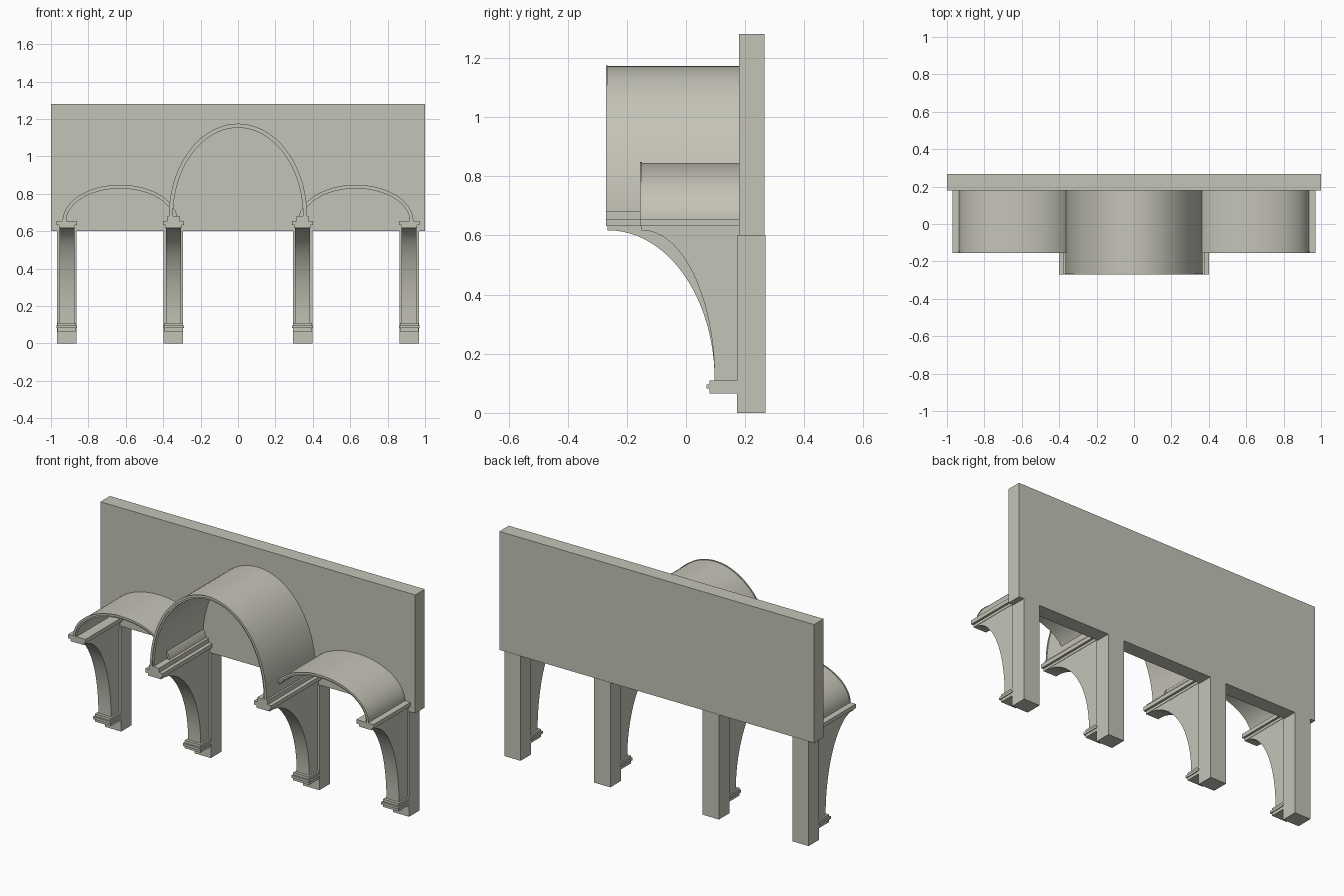
import bpy, math

cube = bpy.data.objects.get("Cube")
if cube:
    bpy.data.objects.remove(cube, do_unlink=True)

stone = bpy.data.materials.new("warm_grey_stone")
stone.use_nodes = True
colour = (0.56, 0.55, 0.475, 1)
stone.diffuse_color = colour
stone.node_tree.nodes["Principled BSDF"].inputs["Base Color"].default_value = colour


def prism(name, profile, place, start, end, smooth=False):
    """Extrude a closed 2D profile; place maps (u, v, depth) to a 3D point."""
    n = len(profile)
    verts = [place(u, v, d) for d in (start, end) for u, v in profile]
    faces = [tuple(range(n)), tuple(range(2 * n - 1, n - 1, -1))]
    faces += [(i, i + n, (i + 1) % n + n, (i + 1) % n) for i in range(n)]
    mesh = bpy.data.meshes.new(name)
    mesh.from_pydata(verts, [], faces)
    mesh.materials.append(stone)
    obj = bpy.data.objects.new(name, mesh)
    bpy.context.collection.objects.link(obj)
    bpy.ops.object.select_all(action="DESELECT")
    obj.select_set(True)
    bpy.context.view_layer.objects.active = obj
    # Consistent outward normals
    bpy.ops.object.mode_set(mode="EDIT")
    bpy.ops.mesh.select_all(action="SELECT")
    bpy.ops.mesh.normals_make_consistent(inside=False)
    bpy.ops.object.mode_set(mode="OBJECT")
    if smooth:
        bpy.ops.object.shade_smooth_by_angle(angle=math.radians(30))
    return obj


def box(name, x, half, y0, y1, z0, z1):
    profile = [(x - half, z0), (x + half, z0), (x + half, z1), (x - half, z1)]
    return prism(name, profile, lambda u, v, d: (u, d, v), y0, y1)


def arc(x, z, a, b, steps=48):
    angles = [math.pi * i / steps for i in range(steps + 1)]
    return [(x + a * math.cos(t), z + b * math.sin(t)) for t in angles]


def vault(name, x, z, a, b, thick, front):
    """Half-elliptical barrel shell with a thin raised rim at the front."""
    lip = 0.003
    inner = arc(x, z, a - thick, b - thick)[::-1]
    place = lambda u, v, d: (u, d, v)
    prism(name, arc(x, z, a - lip, b - lip) + inner, place, front + 0.006, WALL_FRONT + 0.01, True)
    rim = arc(x, z, a, b) + arc(x, z, a - thick * 0.6, b - thick * 0.6)[::-1]
    prism(name + "_rim", rim, place, front, front + 0.007, True)


WALL_FRONT, PIER_FRONT, BACK = 0.18, 0.172, 0.268
CAP_TOP, SPRING = 0.655, 0.68
SIDE_FRONT, MAIN_FRONT = -0.155, -0.27

# Upper wall
box("wall", 0, 1, WALL_FRONT, 0.266, 0.6, 1.28)

# Piers with curved brackets, foot mouldings and capitals
for side, label in ((1, "left"), (-1, "right")):
    for place_name, x, front in (("outer", 0.915, SIDE_FRONT), ("inner", 0.345, MAIN_FRONT)):
        tag = f"{label}_{place_name}_"
        cx = side * x
        box(tag + "pier", cx, 0.052, PIER_FRONT, BACK, 0, 0.602)

        # Concave bracket sweeping forward under the capital
        foot_y, foot_z, top_z = 0.097, 0.11, 0.617
        nose = front + 0.008
        curve = []
        for i in range(25):
            t = math.pi / 2 * i / 24
            curve.append((nose + (foot_y - nose) * math.cos(t),
                          foot_z + (top_z - foot_z) * math.sin(t)))
        bracket = curve + [(nose, top_z + 0.005), (WALL_FRONT, top_z + 0.005), (WALL_FRONT, foot_z)]
        prism(tag + "bracket", bracket, lambda u, v, d: (d, u, v), cx - 0.04, cx + 0.04, True)

        # Foot mouldings
        box(tag + "foot", cx, 0.05, 0.08, PIER_FRONT + 0.005, 0.065, 0.11)
        box(tag + "foot_ring", cx, 0.055, 0.07, PIER_FRONT + 0.002, 0.082, 0.096)

        # Capital in two steps
        box(tag + "capital_neck", cx, 0.042, front + 0.004, WALL_FRONT + 0.005, top_z, 0.635)
        box(tag + "capital", cx, 0.055, front, WALL_FRONT + 0.005, 0.632, CAP_TOP)
        if place_name == "inner":
            box(tag + "impost", cx, 0.033, front, WALL_FRONT + 0.005, CAP_TOP - 0.002, SPRING)

    # Low side vault
    vault(label + "_vault", side * 0.63, CAP_TOP - 0.002, 0.308, 0.195, 0.02, SIDE_FRONT)

# Tall central vault
vault("central_vault", 0, SPRING - 0.002, 0.37, 0.497, 0.022, MAIN_FRONT)
